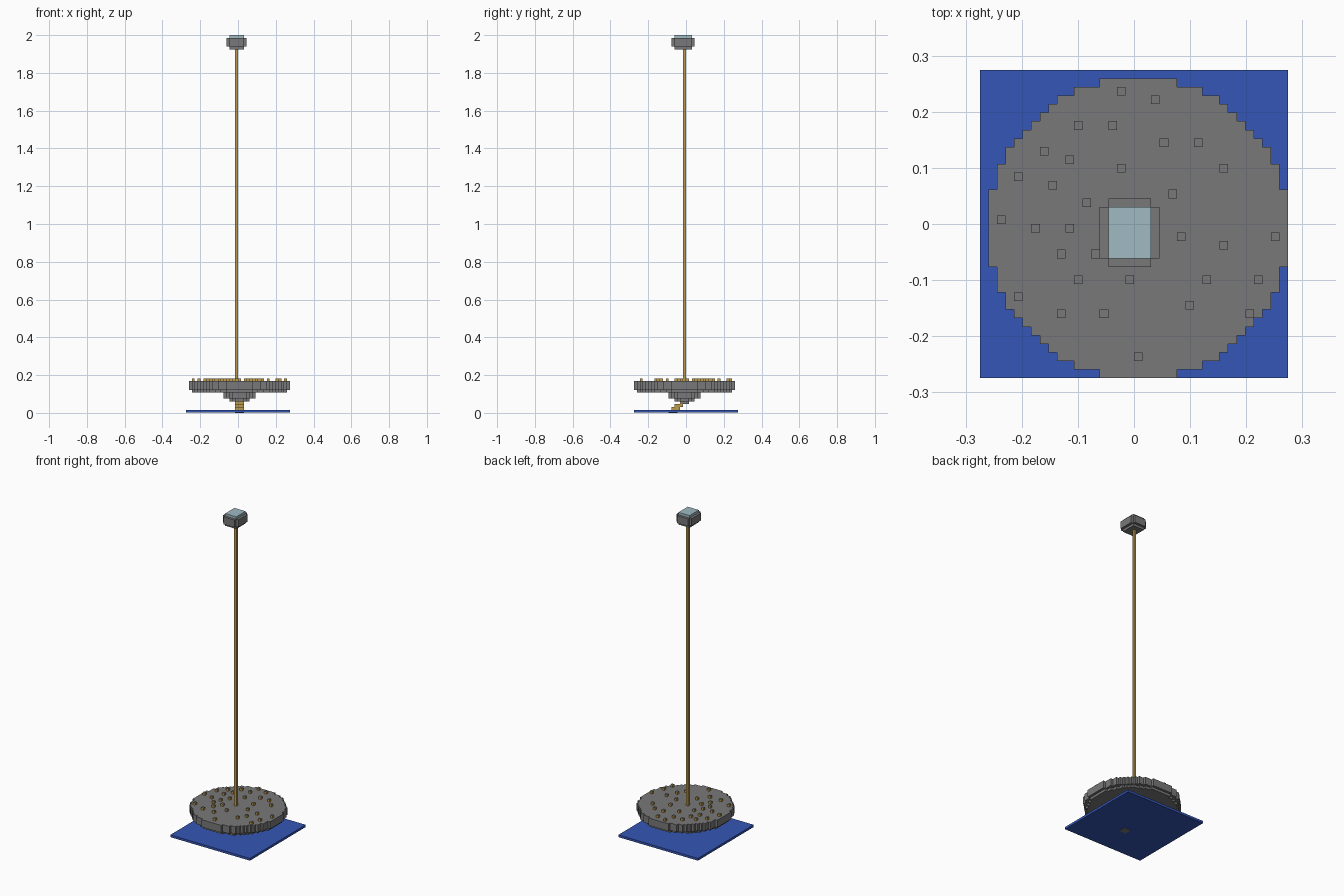
import bpy
import bmesh
import math

cube = bpy.data.objects.get("Cube")
if cube:
    bpy.data.objects.remove(cube, do_unlink=True)

UNIT = 2 / 131  # size of one block


def make_material(name, colour):
    mat = bpy.data.materials.new(name)
    mat.use_nodes = True
    rgba = (*colour, 1)
    mat.diffuse_color = rgba
    mat.node_tree.nodes["Principled BSDF"].inputs["Base Color"].default_value = rgba
    return mat


grey = make_material("stone grey", (.19, .19, .19))
blue = make_material("deep blue", (.034, .093, .468))
gold = make_material("antenna gold", (.51, .33, .07))
glass = make_material("pale glass", (.35, .49, .54))


def add_prism(bm, outline, low, high):
    """Extrude a flat outline, all in block units."""
    face = bm.faces.new([bm.verts.new((x * UNIT, y * UNIT, low * UNIT)) for x, y in outline])
    result = bmesh.ops.extrude_face_region(bm, geom=[face], use_keep_orig=True)
    verts = [g for g in result["geom"] if isinstance(g, bmesh.types.BMVert)]
    bmesh.ops.translate(bm, verts=verts, vec=(0, 0, (high - low) * UNIT))


def finish(name, bm, *mats):
    bmesh.ops.recalc_face_normals(bm, faces=bm.faces)
    bm.normal_update()
    if len(mats) > 1:  # second colour goes on upward faces
        for face in bm.faces:
            face.material_index = int(face.normal.z > .5)
    mesh = bpy.data.meshes.new(name)
    bm.to_mesh(mesh)
    bm.free()
    for mat in mats:
        mesh.materials.append(mat)
    obj = bpy.data.objects.new(name, mesh)
    bpy.context.collection.objects.link(obj)
    return obj


def rectangle(x0, x1, y0, y1):
    return [(x0, y0), (x1, y0), (x1, y1), (x0, y1)]


def prism(name, outline, low, high, mat):
    bm = bmesh.new()
    add_prism(bm, outline, low, high)
    return finish(name, bm, mat)


def stepped_circle(radius, cx=.5, cy=-.5):
    """Staircase outline of a block-built disc."""
    reach = int(radius)
    side = []
    for row in range(-reach, reach + 1):
        half = math.floor(math.sqrt(radius ** 2 - row ** 2)) + .5
        if side and side[-1][0] == half:
            side.pop()  # merge equal rows
        else:
            side.append((half, row - .5))
        side.append((half, row + .5))
    right = [(cx + x, cy + y) for x, y in side]
    left = [(cx - x, cy + y) for x, y in reversed(side)]
    return right + left


# Base plate with the foot showing underneath
prism("base_plate", rectangle(-18, 18, -18, 18), .08, 1, blue)
prism("foot_patch", rectangle(-1, 2, -6, -3), 0, .2, grey)

# Slanted stem climbing to the hub
prism("stem_lower", rectangle(-1, 2, -5, -2), 1, 2, gold)
prism("stem_upper", rectangle(-1, 2, -4, -1), 2, 3, gold)
prism("stem_front", rectangle(-1, 2, -2, -1.7), 3, 4, gold)
prism("stem_joint", rectangle(-1, 2, -1.7, 1), 3, 4, grey)

# Hub and disc tiers
for name, radius, low, high in (
        ("hub_lower", 3.5, 4, 5),
        ("hub_upper", 5.5, 5, 7),
        ("disc_rim", 16.5, 7, 8),
        ("disc", 17.5, 8, 11)):
    prism(name, stepped_circle(radius), low, high, grey)

# Studs scattered over the disc
studs = [
    (-2, 15), (2, 14), (-7, 11), (-3, 11), (3, 9), (7, 9), (-11, 8), (-8, 7),
    (-2, 6), (10, 6), (-14, 5), (-10, 4), (4, 3), (-6, 2), (-16, 0), (-12, -1),
    (-8, -1), (5, -2), (16, -2), (10, -3), (-9, -4), (-5, -4), (-7, -7), (-1, -7),
    (8, -7), (14, -7), (-14, -9), (6, -10), (-9, -11), (-4, -11), (13, -11), (0, -16)]
bm = bmesh.new()
for x, y in studs:
    add_prism(bm, rectangle(x, x + 1, y, y + 1), 11, 12)
finish("disc_studs", bm, gold, grey)

# Tall pole
prism("pole", rectangle(-1, 0, -1, 0), 11, 126, gold)

# Cabin on top of the pole
inner = rectangle(-3, 2, -4, 2)
cross = [(-3, -5), (2, -5), (2, -4), (3, -4), (3, 2), (2, 2),
         (2, 3), (-3, 3), (-3, 2), (-4, 2), (-4, -4), (-3, -4)]
prism("cabin_floor", inner, 126, 127, grey)
prism("cabin", cross, 127, 130, grey)
prism("cabin_roof", inner, 130, 131, glass)
